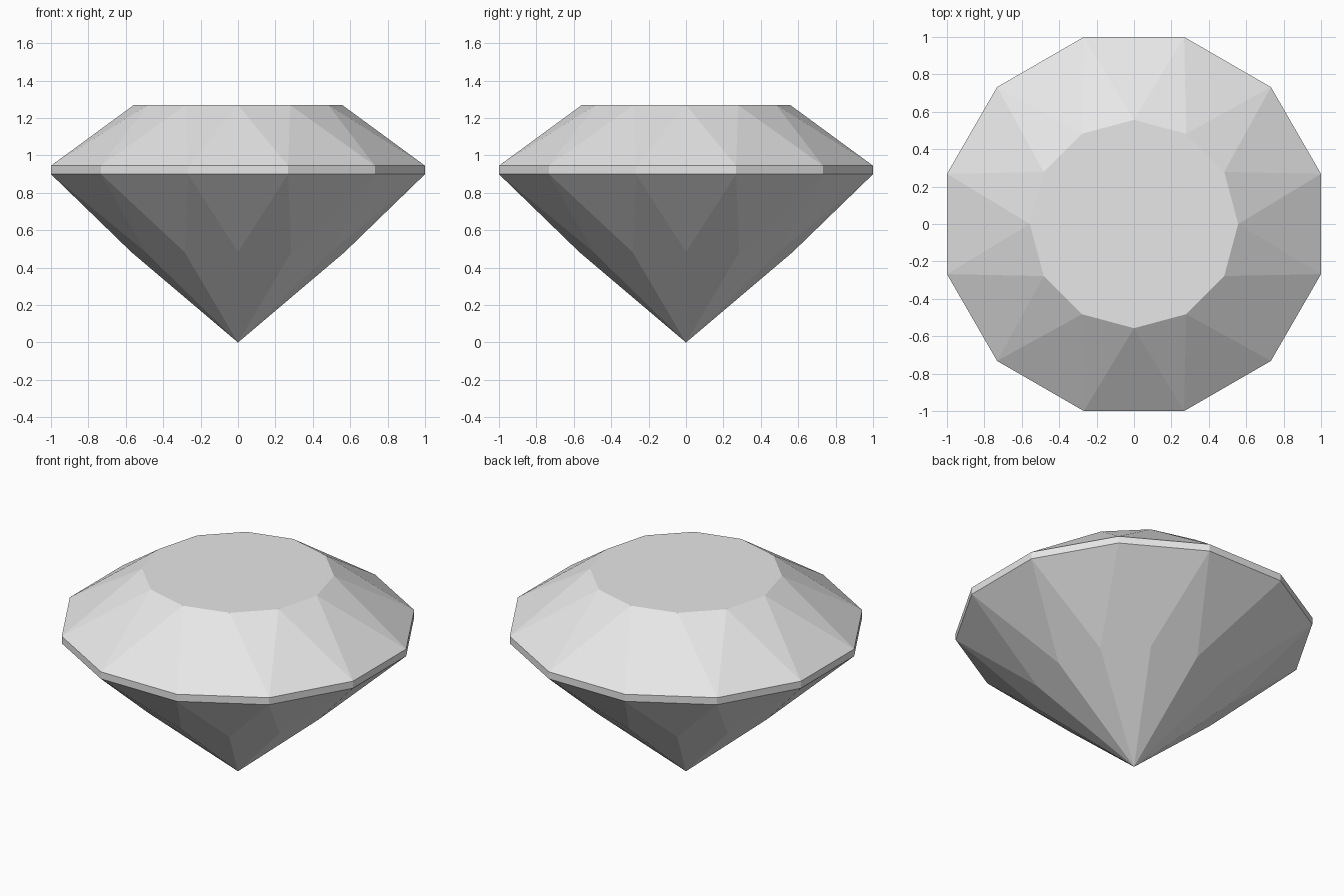
import bpy, bmesh
from math import cos, sin, radians

cube = bpy.data.objects.get("Cube")
if cube:
    bpy.data.objects.remove(cube, do_unlink=True)

SIDES = 12
STEP = 360 / SIDES

# Single grey stone material
grey = bpy.data.materials.new("pale_grey")
grey.use_nodes = True
colour = (0.8, 0.8, 0.8, 1)
grey.diffuse_color = colour
grey.node_tree.nodes["Principled BSDF"].inputs["Base Color"].default_value = colour

bm = bmesh.new()


def ring(radius, z, turn):
    """Regular ring of vertices, turned by a fraction of one step."""
    angles = [radians((i + turn) * STEP) for i in range(SIDES)]
    return [bm.verts.new((radius * cos(a), radius * sin(a), z)) for a in angles]


girdle_radius = 1 / cos(radians(STEP / 2))
table = ring(0.557, 1.27, 0)
girdle_top = ring(girdle_radius, 0.945, 0.5)
girdle_bottom = ring(girdle_radius, 0.90, 0.5)
pavilion = ring(0.57, 0.483, 0)
tip = bm.verts.new((0, 0, 0))

# Flat table on top
bm.faces.new(table)

for i in range(SIDES):
    j = (i + 1) % SIDES
    # Crown: alternating triangles between table and girdle
    bm.faces.new((table[i], girdle_top[i], table[j]))
    bm.faces.new((table[j], girdle_top[i], girdle_top[j]))
    # Girdle band
    bm.faces.new((girdle_top[i], girdle_bottom[i], girdle_bottom[j], girdle_top[j]))
    # Pavilion: triangles under the girdle and kites down to the tip
    bm.faces.new((girdle_bottom[i], pavilion[j], girdle_bottom[j]))
    bm.faces.new((girdle_bottom[i], pavilion[i], tip, pavilion[j]))

bmesh.ops.recalc_face_normals(bm, faces=bm.faces)
mesh = bpy.data.meshes.new("cut_gem")
bm.to_mesh(mesh)
bm.free()
mesh.materials.append(grey)
gem = bpy.data.objects.new("cut_gem", mesh)
bpy.context.collection.objects.link(gem)
